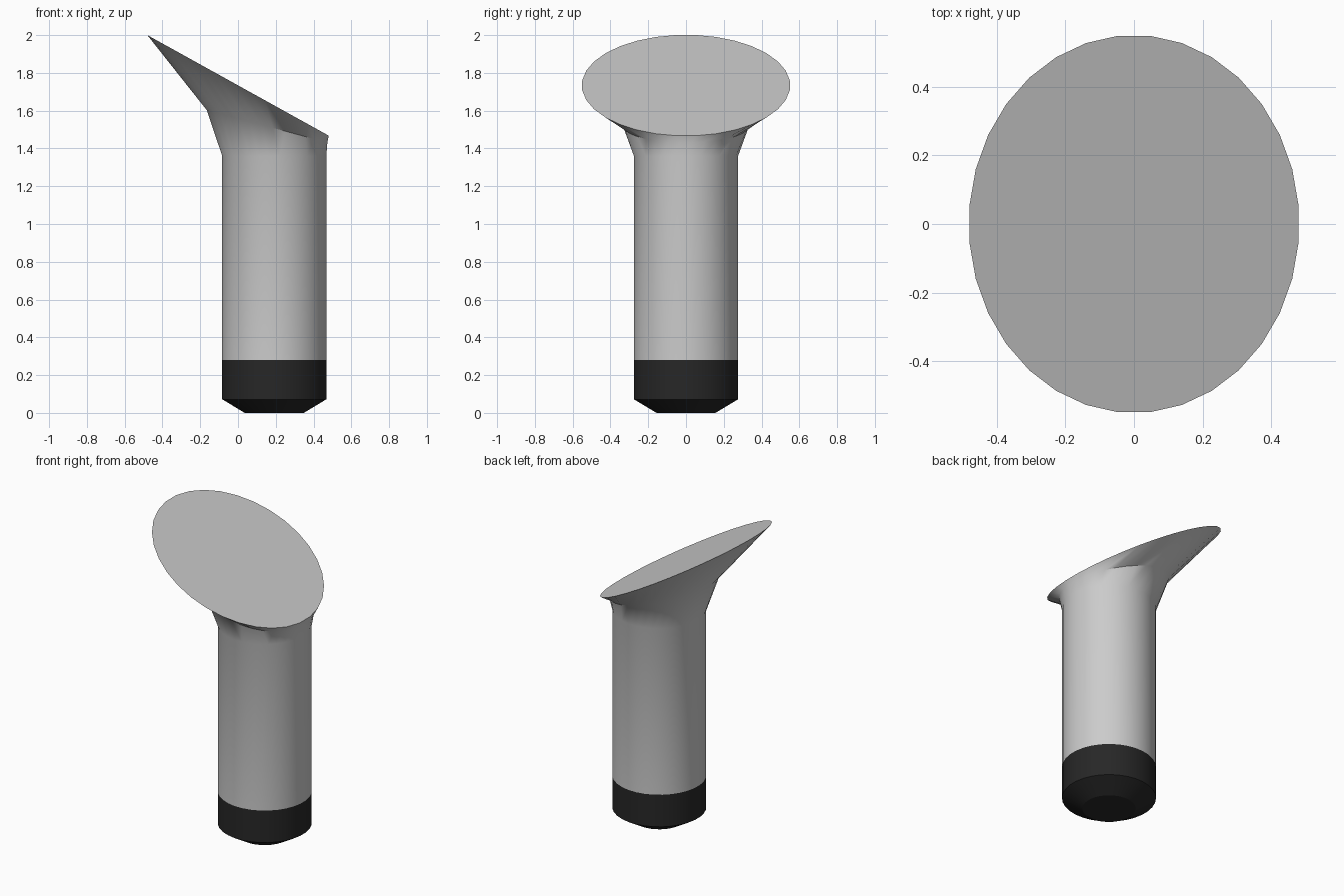
import bpy, bmesh
from math import sin, cos, pi, radians

if "Cube" in bpy.data.objects:
    bpy.data.objects.remove(bpy.data.objects["Cube"])

SIDES = 32


def loft(name, rings, cap_start, cap_end, smooth_deg):
    """Loft circles given as (x, z, radius, tilt in degrees about y)."""
    bm = bmesh.new()
    loops = []
    for x, z, r, tilt in rings:
        t = radians(tilt)
        loop = []
        for i in range(SIDES):
            a = 2 * pi * (i + 0.5) / SIDES
            u = r * cos(a)
            loop.append(bm.verts.new((x + u * cos(t), r * sin(a), z - u * sin(t))))
        loops.append(loop)
    for lo, hi in zip(loops, loops[1:]):
        for i in range(SIDES):
            j = (i + 1) % SIDES
            bm.faces.new((lo[i], lo[j], hi[j], hi[i]))
    if cap_start:
        bm.faces.new(loops[0][::-1])
    if cap_end:
        bm.faces.new(loops[-1])
    bmesh.ops.recalc_face_normals(bm, faces=bm.faces[:])
    mesh = bpy.data.meshes.new(name)
    bm.to_mesh(mesh)
    bm.free()
    ob = bpy.data.objects.new(name, mesh)
    bpy.context.collection.objects.link(ob)
    bpy.ops.object.select_all(action='DESELECT')
    ob.select_set(True)
    bpy.context.view_layer.objects.active = ob
    bpy.ops.object.shade_smooth_by_angle(angle=radians(smooth_deg))
    return ob


CX = 0.192

# Grey shaft flaring into the tilted round head
loft("shaft_and_head", [
    (CX, 0.28, 0.277, 0),
    (CX, 1.36, 0.277, 0),
    (0.154, 1.517, 0.332, 15),
    (0.0, 1.734, 0.552, 29),
], False, True, 40)

# Black chamfered foot
foot = loft("foot", [
    (CX, 0.0, 0.157, 0),
    (CX, 0.072, 0.277, 0),
    (CX, 0.28, 0.277, 0),
], True, False, 25)
black = bpy.data.materials.new("black_rubber")
black.diffuse_color = (0.02, 0.02, 0.02, 1)
black.use_nodes = True
black.node_tree.nodes["Principled BSDF"].inputs["Base Color"].default_value = black.diffuse_color
foot.data.materials.append(black)
